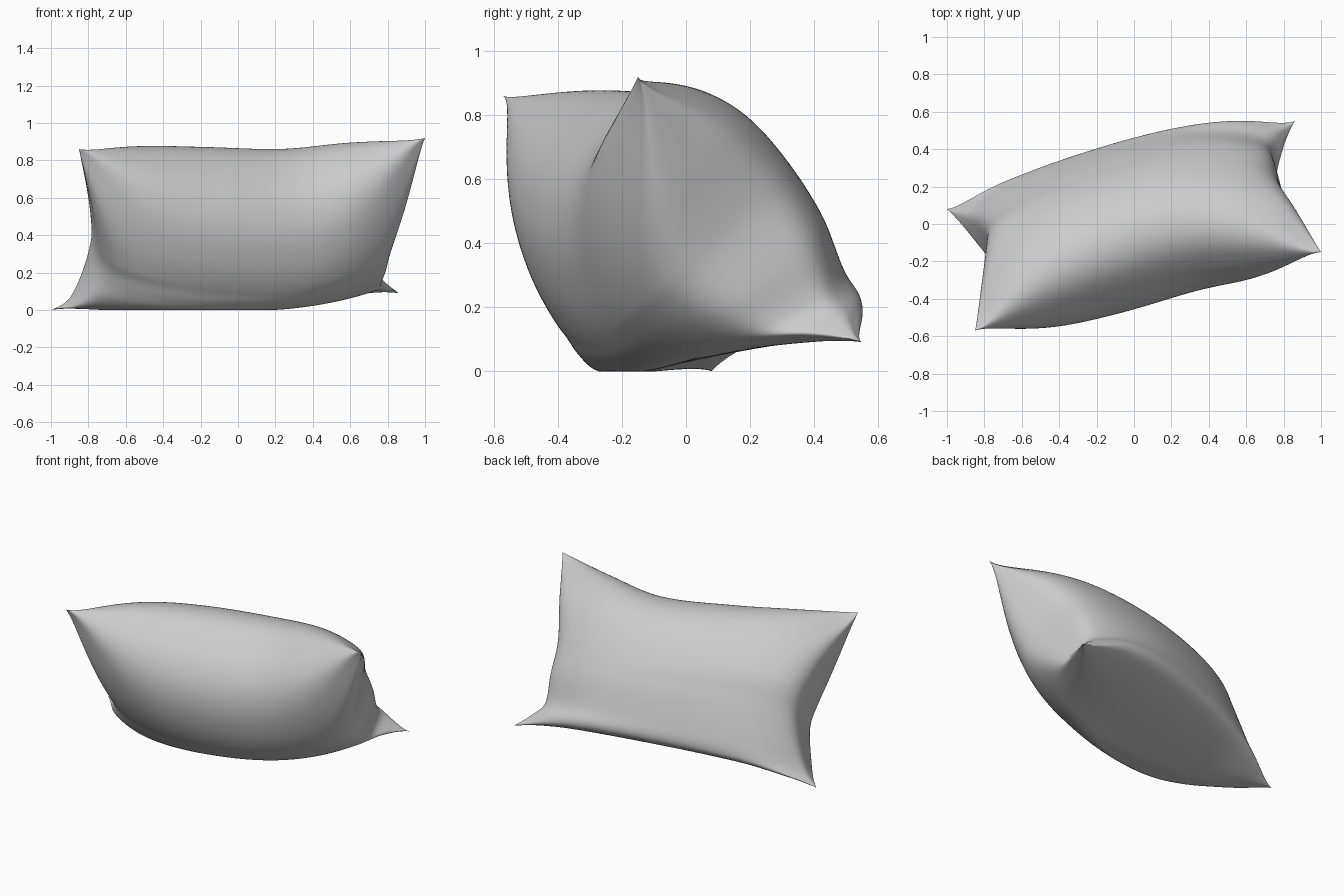
import bpy, bmesh
from math import sin, pi, exp, hypot
from mathutils import Vector

cube = bpy.data.objects.get("Cube")
if cube:
    bpy.data.objects.remove(cube, do_unlink=True)

STEPS = 84

# Seam corners
top_r, top_l = (-0.85, -0.57, 0.86), (1.0, -0.15, 0.92)
low_r, low_l = (-1.0, 0.08, 0.0), (0.86, 0.55, 0.09)

# Seam edges, each running right to left or bottom to top
top_edge = [top_r, (-0.5, -0.46, 0.81), (-0.13, -0.34, 0.775),
            (0.3, -0.215, 0.765), (0.65, -0.18, 0.83), top_l]
low_edge = [low_r, (-0.85, 0.1, 0.03), (-0.55, 0.15, 0.07), (0, 0.29, 0.105),
            (0.5, 0.43, 0.12), (0.72, 0.5, 0.11), low_l]
right_edge = [low_r, (-0.9, 0.0, 0.04), (-0.82, -0.07, 0.15), (-0.77, -0.13, 0.28),
              (-0.765, -0.18, 0.38), (-0.79, -0.33, 0.57), top_r]
left_edge = [low_l, (0.79, 0.45, 0.14), (0.75, 0.35, 0.18), (0.77, 0.26, 0.3),
             (0.8, 0.14, 0.45), (0.89, 0.01, 0.67), top_l]


def edge_curve(points):
    """Smooth curve through the points, parameterised by length."""
    p = [Vector(q) for q in points]
    marks = [0.0]
    for a, b in zip(p, p[1:]):
        marks.append(marks[-1] + (b - a).length)
    marks = [m / marks[-1] for m in marks]

    def slope(i):
        a, b = max(i - 1, 0), min(i + 1, len(p) - 1)
        return (p[b] - p[a]) / (marks[b] - marks[a])

    def at(t):
        i = max(k for k in range(len(p) - 1) if marks[k] <= t or k == 0)
        span = marks[i + 1] - marks[i]
        s = (t - marks[i]) / span
        return (p[i] * (2 * s**3 - 3 * s**2 + 1) + slope(i) * span * (s**3 - 2 * s**2 + s)
                + p[i + 1] * (3 * s**2 - 2 * s**3) + slope(i + 1) * span * (s**3 - s**2))
    return at


top, low, right, left = map(edge_curve, (top_edge, low_edge, right_edge, left_edge))


def middle(u, v):
    """Surface stretched between the four seam edges."""
    corners = ((1 - u) * (1 - v) * Vector(low_r) + u * (1 - v) * Vector(low_l)
               + (1 - u) * v * Vector(top_r) + u * v * Vector(top_l))
    return (1 - v) * low(u) + v * top(u) + (1 - u) * right(v) + u * left(v) - corners


def bulge(u, v, side):
    """Puffed height: full in the middle and ends, tapered at the corners."""
    full = max(0.0, 4 * u * (1 - u))**0.25 * max(0.0, 4 * v * (1 - v))**0.41
    to_corner = hypot(1.85 * min(u, 1 - u), 0.9 * min(v, 1 - v))
    full *= 1 - exp(-to_corner / (0.13 + 0.03 * v))
    return full * side * (0.38 if side > 0 else 0.43)


def outward(v):
    """Puffing direction, leaning level towards the lower seam."""
    blend = 1 - exp(-(v / 0.3)**2)
    return Vector((-0.2, 0.93, 0.33)).lerp(Vector((-0.2, 0.69, 0.69)), blend).normalized()


# Cushion: two puffed panels joined along one seam
ease = [(1 + sin(pi * (i / STEPS - 0.5))) / 2 for i in range(STEPS + 1)]
bm = bmesh.new()
seam = {}
for side in (-1, 1):
    grid = []
    for i, u in enumerate(ease):
        row = []
        for j, v in enumerate(ease):
            on_seam = i in (0, STEPS) or j in (0, STEPS)
            if on_seam and (i, j) in seam:
                row.append(seam[i, j])
                continue
            co = middle(u, v)
            if not on_seam:
                co += outward(v) * bulge(u, v, side)
            co.z = max(co.z, 0)
            vert = bm.verts.new(co)
            if on_seam:
                seam[i, j] = vert
            row.append(vert)
        grid.append(row)
    for i in range(STEPS):
        for j in range(STEPS):
            quad = [grid[i][j], grid[i + 1][j], grid[i + 1][j + 1], grid[i][j + 1]]
            bm.faces.new(quad if side < 0 else quad[::-1])

# Crease along the seam
seam_verts = set(seam.values())
for e in bm.edges:
    if e.verts[0] in seam_verts and e.verts[1] in seam_verts:
        e.smooth = False
for f in bm.faces:
    f.smooth = True

mesh = bpy.data.meshes.new("cushion")
bm.to_mesh(mesh)
bm.free()
cushion = bpy.data.objects.new("cushion", mesh)
bpy.context.collection.objects.link(cushion)

# Grey cloth
cloth = bpy.data.materials.new("grey cloth")
cloth.use_nodes = True
grey = (0.6, 0.6, 0.6, 1)
cloth.diffuse_color = grey
cloth.node_tree.nodes["Principled BSDF"].inputs["Base Color"].default_value = grey
mesh.materials.append(cloth)
